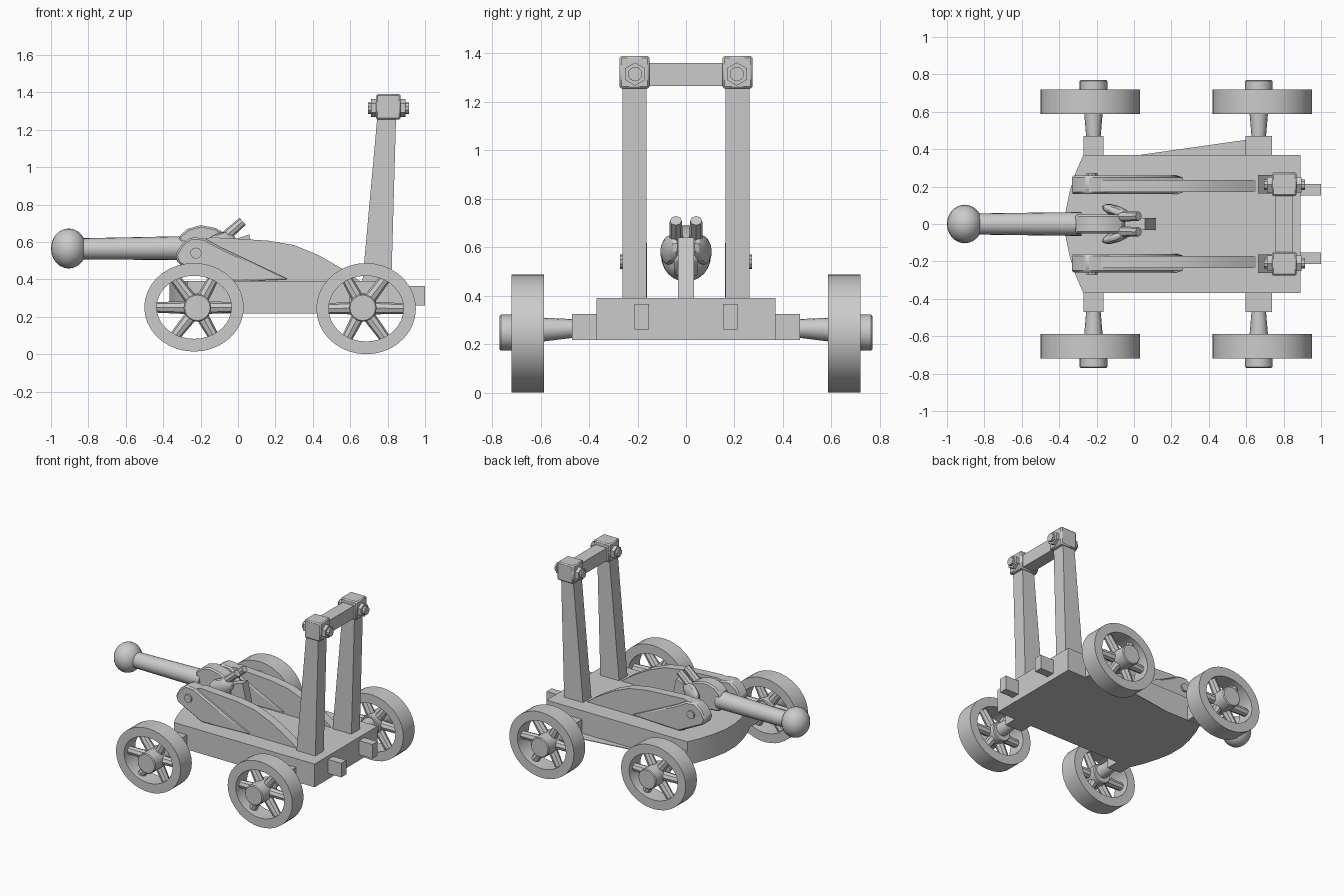
import bpy, bmesh, math
from mathutils import Vector, Matrix

if "Cube" in bpy.data.objects:
    bpy.data.objects.remove(bpy.data.objects["Cube"])

wood = bpy.data.materials.new("plain grey")
wood.diffuse_color = (0.6, 0.6, 0.6, 1)
wood.use_nodes = True
wood.node_tree.nodes["Principled BSDF"].inputs["Base Color"].default_value = wood.diffuse_color


def finish(name, bm, bevel=0):
    bmesh.ops.recalc_face_normals(bm, faces=bm.faces)
    me = bpy.data.meshes.new(name)
    bm.to_mesh(me)
    bm.free()
    ob = bpy.data.objects.new(name, me)
    bpy.context.collection.objects.link(ob)
    me.materials.append(wood)
    if bevel:
        m = ob.modifiers.new("bevel", "BEVEL")
        m.width, m.segments = bevel, 1
    bpy.ops.object.select_all(action="DESELECT")
    bpy.context.view_layer.objects.active = ob
    ob.select_set(True)
    bpy.ops.object.shade_smooth_by_angle(angle=math.radians(32))
    return ob


def box(name, x0, x1, y0, y1, z0, z1, bevel=0):
    bm = bmesh.new()
    bmesh.ops.create_cube(bm, size=1)
    for v in bm.verts:
        v.co = ((x0 + x1) / 2 + v.co.x * (x1 - x0),
                (y0 + y1) / 2 + v.co.y * (y1 - y0),
                (z0 + z1) / 2 + v.co.z * (z1 - z0))
    return finish(name, bm, bevel)


def prism(name, pts, a, b, axis="y", bevel=0):
    """Outline swept from a to b: (x, z) points along y, or (x, y) points along z."""
    bm = bmesh.new()
    f = bm.faces.new([bm.verts.new((p, a, q) if axis == "y" else (p, q, a)) for p, q in pts])
    ext = bmesh.ops.extrude_face_region(bm, geom=[f])["geom"]
    step = (0, b - a, 0) if axis == "y" else (0, 0, b - a)
    bmesh.ops.translate(bm, vec=step, verts=[g for g in ext if isinstance(g, bmesh.types.BMVert)])
    return finish(name, bm, bevel)


def rod(name, p, q, r1, r2=None, sides=16, bevel=0):
    p, q = Vector(p), Vector(q)
    bm = bmesh.new()
    rot = (q - p).to_track_quat("Z", "Y").to_matrix().to_4x4()
    bmesh.ops.create_cone(bm, cap_ends=True, segments=sides, radius1=r1,
                          radius2=r1 if r2 is None else r2, depth=(q - p).length,
                          matrix=Matrix.Translation((p + q) / 2) @ rot)
    return finish(name, bm, bevel)


def ellipsoid(name, c, size, tilt=0, turn=0, seg=20):
    bm = bmesh.new()
    mat = (Matrix.Translation(c) @ Matrix.Rotation(turn, 4, "Z")
           @ Matrix.Rotation(tilt, 4, "Y") @ Matrix.Diagonal((*size, 1)))
    bmesh.ops.create_uvsphere(bm, u_segments=seg, v_segments=seg // 2, radius=1, matrix=mat)
    return finish(name, bm)


def rim(name, cx, cz, rx, rz, ix, iz, y0, y1, sides=36):
    """Slightly oval ring around the y axis."""
    bm = bmesh.new()
    rings = []
    for i in range(sides):
        t = 2 * math.pi * i / sides
        c, s = math.cos(t), math.sin(t)
        rings.append([bm.verts.new((cx + a * c, y, cz + b * s))
                      for a, b, y in ((rx, rz, y0), (rx, rz, y1), (ix, iz, y1), (ix, iz, y0))])
    for i in range(sides):
        r, n = rings[i], rings[(i + 1) % sides]
        for k in range(4):
            bm.faces.new((r[k], r[(k + 1) % 4], n[(k + 1) % 4], n[k]))
    return finish(name, bm)


# Deck with bowed nose
prism("deck", [(0.89, -0.37), (0.89, 0.37), (-0.27, 0.37), (-0.31, 0.28), (-0.345, 0.17),
               (-0.367, 0.06), (-0.367, -0.06), (-0.345, -0.17), (-0.31, -0.28),
               (-0.27, -0.37)], 0.217, 0.39, "z")
prism("deck_side_sliver", [(0.0, 0.365), (0.6, 0.365), (0.6, 0.45)], 0.217, 0.222, "z")

# Axles and wheels: rim centre, hub centre, half block width, rim bottom
for label, rx, hx, half, low in (("front", -0.235, -0.217, 0.054, 0.014),
                                 ("rear", 0.685, 0.667, 0.07, 0.0)):
    cz, rz = (0.487 + low) / 2, (0.487 - low) / 2
    for side, s in (("left", 1), ("right", -1)):
        tag = f"{label}_{side}"
        box(tag + "_axle_block", hx - half, hx + half, s * 0.3, s * 0.47, 0.218, 0.325)
        rod(tag + "_axle", (hx, s * 0.46, 0.265), (hx, s * 0.6, 0.26), 0.038, 0.05)
        rod(tag + "_hub", (hx, s * 0.59, 0.248), (hx, s * 0.77, 0.248), 0.074, sides=20, bevel=0.006)
        rim(tag + "_rim", rx, cz, 0.266, rz, 0.2, rz - 0.068, s * 0.587, s * 0.72)
        for k in range(6):
            t = math.pi * k / 3
            end = (rx + 0.215 * math.cos(t), s * 0.655, cz + (rz - 0.05) * math.sin(t))
            rod(f"{tag}_spoke_{k}", (hx, s * 0.655, 0.248), end, 0.036, 0.028, 8)

# Uprights, caps, bolts, rear pegs and cheeks, mirrored
for side, s in (("left", 1), ("right", -1)):
    prism(side + "_upright", [(0.665, 0.385), (0.82, 0.385), (0.845, 1.27), (0.745, 1.27)],
          s * 0.163, s * 0.262)
    box(side + "_upright_cap", 0.737, 0.87, s * 0.15, s * 0.275, 1.255, 1.39, 0.008)
    rod(side + "_bolt", (0.695, s * 0.21, 1.315), (0.915, s * 0.21, 1.315), 0.03, sides=10)
    for k, (x0, x1) in enumerate(((0.71, 0.74), (0.867, 0.895))):
        rod(f"{side}_nut_{k}", (x0, s * 0.21, 1.315), (x1, s * 0.21, 1.315), 0.048, sides=6)
    box(side + "_rear_peg", 0.88, 1.0, s * 0.153, s * 0.213, 0.26, 0.365)
    prism(side + "_cheek", [(-0.14, 0.385), (0.66, 0.385), (0.56, 0.455), (0.43, 0.53), (0.3, 0.583),
                            (0.16, 0.607), (0.0, 0.617), (-0.14, 0.625), (-0.26, 0.6)],
          s * 0.17, s * 0.235)
    prism(side + "_cheek_arm", [(-0.12, 0.385), (0.27, 0.4), (-0.1, 0.575), (-0.18, 0.62), (-0.25, 0.625),
                                (-0.3, 0.59), (-0.335, 0.53), (-0.32, 0.485)],
          s * 0.16, s * 0.258, bevel=0.01)
    rod(side + "_cheek_pin", (-0.225, s * 0.25, 0.54), (-0.225, s * 0.272, 0.54), 0.03, sides=10)
    # Prongs and knuckles holding the pole
    ellipsoid(side + "_knuckle", (-0.09, s * 0.065, 0.59), (0.09, 0.032, 0.06), -0.3, -s * 0.35, 12)
    rod(side + "_prong", (-0.1, s * 0.04, 0.6), (0.025, s * 0.042, 0.71), 0.03, 0.025, 8)

box("crossbar", 0.757, 0.85, -0.16, 0.16, 1.265, 1.36)

# Pole with ball end and its cradle
ellipsoid("pole_ball", (-0.905, 0, 0.565), (0.095, 0.103, 0.107), seg=24)
rod("pole", (-0.88, 0, 0.563), (-0.28, 0, 0.567), 0.056, 0.064, 20)
prism("cradle", [(-0.31, 0.5), (-0.1, 0.48), (-0.03, 0.55), (-0.06, 0.64), (-0.12, 0.675),
                 (-0.2, 0.69), (-0.27, 0.67), (-0.315, 0.63)], -0.05, 0.05, bevel=0.01)
prism("cradle_post", [(0.03, 0.385), (0.115, 0.385), (0.06, 0.64), (-0.06, 0.6)], -0.032, 0.032)
